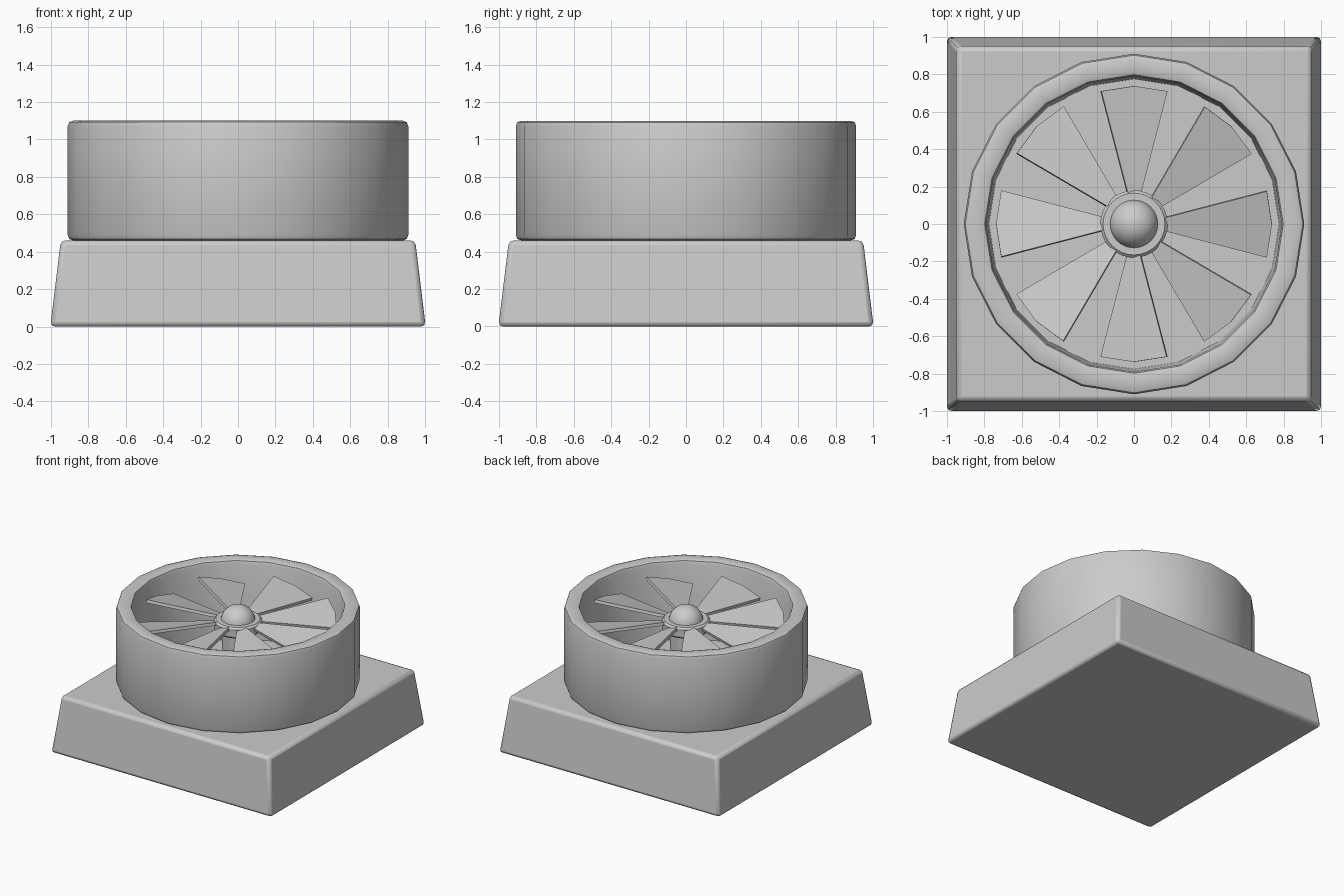
import bpy, bmesh
from math import sin, cos, pi, radians
from mathutils import Matrix

if "Cube" in bpy.data.objects:
    bpy.data.objects.remove(bpy.data.objects["Cube"])


def finish(name, bm, bevel=0.0, segments=2):
    bmesh.ops.recalc_face_normals(bm, faces=bm.faces[:])
    mesh = bpy.data.meshes.new(name)
    bm.to_mesh(mesh)
    bm.free()
    ob = bpy.data.objects.new(name, mesh)
    bpy.context.collection.objects.link(ob)
    if bevel:
        mod = ob.modifiers.new("Bevel", 'BEVEL')
        mod.width, mod.segments = bevel, segments
    bpy.ops.object.select_all(action='DESELECT')
    ob.select_set(True)
    bpy.context.view_layer.objects.active = ob
    bpy.ops.object.shade_smooth_by_angle(angle=radians(35))
    return ob


def lathe(name, profile, sides, closed):
    # Sweep (radius, height) points around z; open profiles get end caps
    bm = bmesh.new()
    rings = []
    for r, z in profile:
        rings.append([bm.verts.new((r * sin(2 * pi * i / sides),
                                    r * cos(2 * pi * i / sides), z))
                      for i in range(sides)])
    pairs = list(zip(rings, rings[1:]))
    if closed:
        pairs.append((rings[-1], rings[0]))
    else:
        bm.faces.new(rings[0])
        bm.faces.new(rings[-1])
    for a, b in pairs:
        for i in range(sides):
            j = (i + 1) % sides
            bm.faces.new((a[i], a[j], b[j], b[i]))
    return finish(name, bm)


# Tapered square base
bm = bmesh.new()
bmesh.ops.create_cube(bm, size=2)
for v in bm.verts:
    half = 0.947 if v.co.z > 0 else 1.003
    v.co.x *= half
    v.co.y *= half
    v.co.z = 0.46 if v.co.z > 0 else 0.0
finish("base", bm, bevel=0.025)

# Twenty-sided round housing with softened lips
lathe("housing", [(0.88, 0.46), (0.902, 0.468), (0.91, 0.49),
                  (0.91, 1.07), (0.902, 1.092), (0.88, 1.10),
                  (0.82, 1.10), (0.798, 1.092), (0.79, 1.07),
                  (0.775, 0.46)], 20, True)

# Hub flange with supporting shaft
lathe("hub", [(0.12, 0.455), (0.12, 0.88), (0.165, 0.90), (0.18, 0.915),
              (0.18, 0.975), (0.165, 0.99)], 32, False)

# Rounded hub cap
bm = bmesh.new()
bmesh.ops.create_uvsphere(bm, u_segments=32, v_segments=16, radius=0.13,
                          matrix=Matrix.Translation((0, 0, 0.965)))
finish("hub_cap", bm)

# Eight pitched wedge blades
outline = [(0.13, -0.027), (0.71, -0.182), (0.737, 0.0),
           (0.71, 0.182), (0.13, 0.027)]
for k in range(8):
    bm = bmesh.new()
    low = [bm.verts.new((x, y, -0.012)) for x, y in outline]
    high = [bm.verts.new((x, y, 0.012)) for x, y in outline]
    bm.faces.new(low)
    bm.faces.new(high)
    for i in range(5):
        j = (i + 1) % 5
        bm.faces.new((low[i], low[j], high[j], high[i]))
    place = (Matrix.Translation((0, 0, 0.965)) @ Matrix.Rotation(k * pi / 4, 4, 'Z')
             @ Matrix.Rotation(radians(13.5), 4, 'X'))
    bmesh.ops.transform(bm, matrix=place, verts=bm.verts[:])
    finish(f"blade_{k + 1}", bm)
